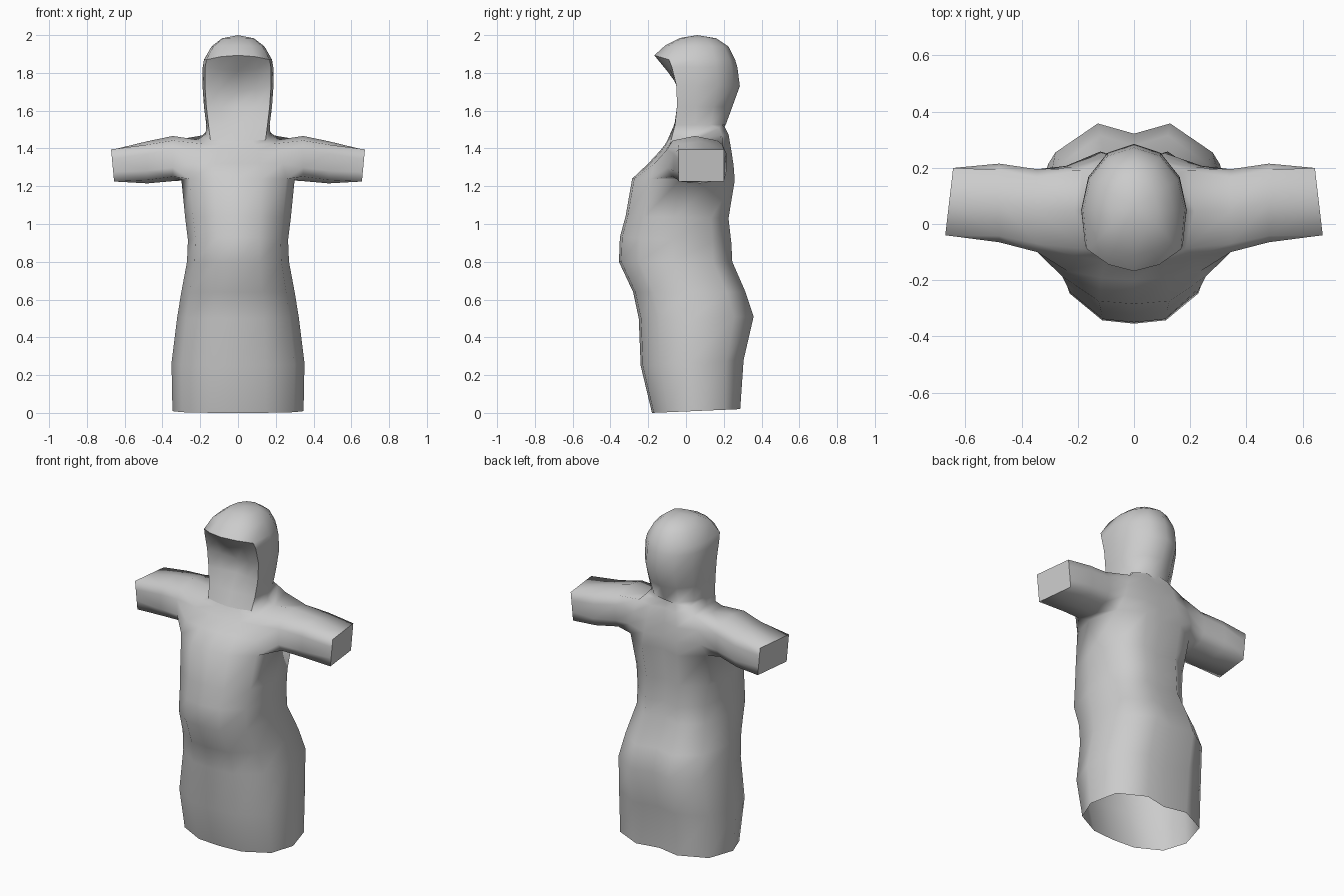
import bpy, bmesh, math

if "Cube" in bpy.data.objects:
    bpy.data.objects.remove(bpy.data.objects["Cube"])

cloth = bpy.data.materials.new("pale grey cloth")
cloth.diffuse_color = (0.6, 0.6, 0.6, 1)
cloth.use_nodes = True
cloth.node_tree.nodes["Principled BSDF"].inputs["Base Color"].default_value = cloth.diffuse_color
bm = bmesh.new()


def mirrored(half):
    """Complete a half ring (front centre to back centre) across x = 0."""
    return half + [(-x, y, z) for x, y, z in half[-2:0:-1]]


def add_ring(points):
    return [bm.verts.new(p) for p in points]


def bridge(a, b, skip=()):
    n = len(a)
    for i in range(n):
        if i not in skip:
            j = (i + 1) % n
            bm.faces.new((a[i], a[j], b[j], b[i]))


def crease(chain):
    """Keep the edges along a chain of vertices crisp."""
    for a, b in zip(chain, chain[1:]):
        e = bm.edges.get((a, b))
        if e:
            e.smooth = False


# Robe: open at the hem; (front z, back z, half width, front y, back y)
section = [(0, 0), (.42, .02), (.85, .18), (1, .47), (.87, .83), (.4, 1), (0, .94)]
robe = [(0, .02, .347, -.18, .287), (.25, .28, .352, -.24, .305),
        (.5, .51, .322, -.25, .358), (.64, .64, .30, -.28, .315),
        (.8, .8, .27, -.355, .245), (.93, .9, .265, -.35, .24),
        (1.04, 1.03, .28, -.32, .225), (1.24, 1.23, .30, -.285, .258),
        (1.32, 1.31, .278, -.20, .252), (1.385, 1.39, .25, -.14, .24),
        (1.42, 1.475, .215, -.112, .225), (1.44, 1.515, .172, -.10, .205)]
ARM = 7                               # rows ARM to ARM + 3 frame the armhole
rows = []
for zf, zb, w, f, b in robe:
    half = []
    for i, (u, t) in enumerate(section):
        if zf > 1.3:                  # squarer section over the shoulders
            t = {2: .07, 4: .9}.get(i, t)
        half.append((w * u, f + (b - f) * t, zf + (zb - zf) * t))
    rows.append(add_ring(mirrored(half)))
neck = len(rows) - 1

# Hood: (z, half width, rim y, back y, centre y of the hollow, centre z)
hood = [(1.525, .168, -.058, .21, -.065, 1.52),
        (1.62, .18, -.048, .245, -.02, 1.62), (1.73, .188, -.05, .285, -.01, 1.70),
        (1.83, .187, -.075, .272, -.10, 1.81), (1.87, .18, -.09, .26, -.168, 1.893),
        (1.94, .14, -.06, .225, -.11, 1.945), (1.983, .085, 0, .16, -.03, 1.985)]
for z, w, rim, back, cy, cz in hood:
    lean = .3 if z > 1.85 else .5
    half = [(0, cy, cz), (w * .5, cy + (rim - cy) * lean, cz + (z - cz) * lean),
            (w * .93, rim, z)]
    for a in (0, 30, 60, 90):
        a = math.radians(a)
        half.append((w * math.cos(a), .05 + (back - .05) * math.sin(a), z))
    rows.append(add_ring(mirrored(half)))

# Skin the body, leaving the two armholes open
for r in range(len(rows) - 1):
    bridge(rows[r], rows[r + 1], (2, 3, 8, 9) if ARM <= r < ARM + 3 else ())
crown = bm.verts.new((0, .06, 2.0))
for i in range(12):
    bm.faces.new((rows[-1][i], rows[-1][(i + 1) % 12], crown))

# Crisp hood opening: two sides, brow and chin
brow = neck + 5
for c in (2, 10):
    crease([rows[r][c] for r in range(neck, brow + 1)])
for r in (neck, brow):
    crease([rows[r][c] for c in (10, 11, 0, 1, 2)])

# Sleeves: (x, front y, back y, bottom z, top z, corner squareness)
sleeve = [(.345, -.10, .195, 1.227, 1.466, .80),
          (.48, -.065, .215, 1.215, 1.438, .84), (.65, -.04, .20, 1.225, 1.395, 1)]
around = [(-1, -1), (-1, -.4), (-1, .4), (-1, 1), (0, 1),
          (1, 1), (1, .4), (1, -.4), (1, -1), (0, -1)]
for side, (front, mid, rear) in ((1, (2, 3, 4)), (-1, (10, 9, 8))):
    span = [ARM, ARM + 1, ARM + 2, ARM + 3]
    last = ([rows[r][front] for r in span] + [rows[ARM + 3][mid]]
            + [rows[r][rear] for r in span[::-1]] + [rows[ARM][mid]])
    for x, f, b, lo, hi, q in sleeve:
        tilt = 1 if x > .6 else 0
        ring = []
        for u, v in around:
            k = q if abs(u * v) == 1 else 1
            ring.append((side * (x + tilt * (.008 * v - .014 * u)),
                         (f + b) / 2 + u * k * (b - f) / 2,
                         (lo + hi) / 2 + v * k * (hi - lo) / 2))
        ring = add_ring(ring)
        bridge(last, ring)
        last = ring
    bm.faces.new(last)
    crease(last + last[:1])           # crisp cuff

bmesh.ops.recalc_face_normals(bm, faces=bm.faces[:])
for face in bm.faces:
    face.smooth = True
me = bpy.data.meshes.new("hooded_robe")
bm.to_mesh(me)
bm.free()
me.materials.append(cloth)
bpy.context.collection.objects.link(bpy.data.objects.new("hooded_robe", me))
